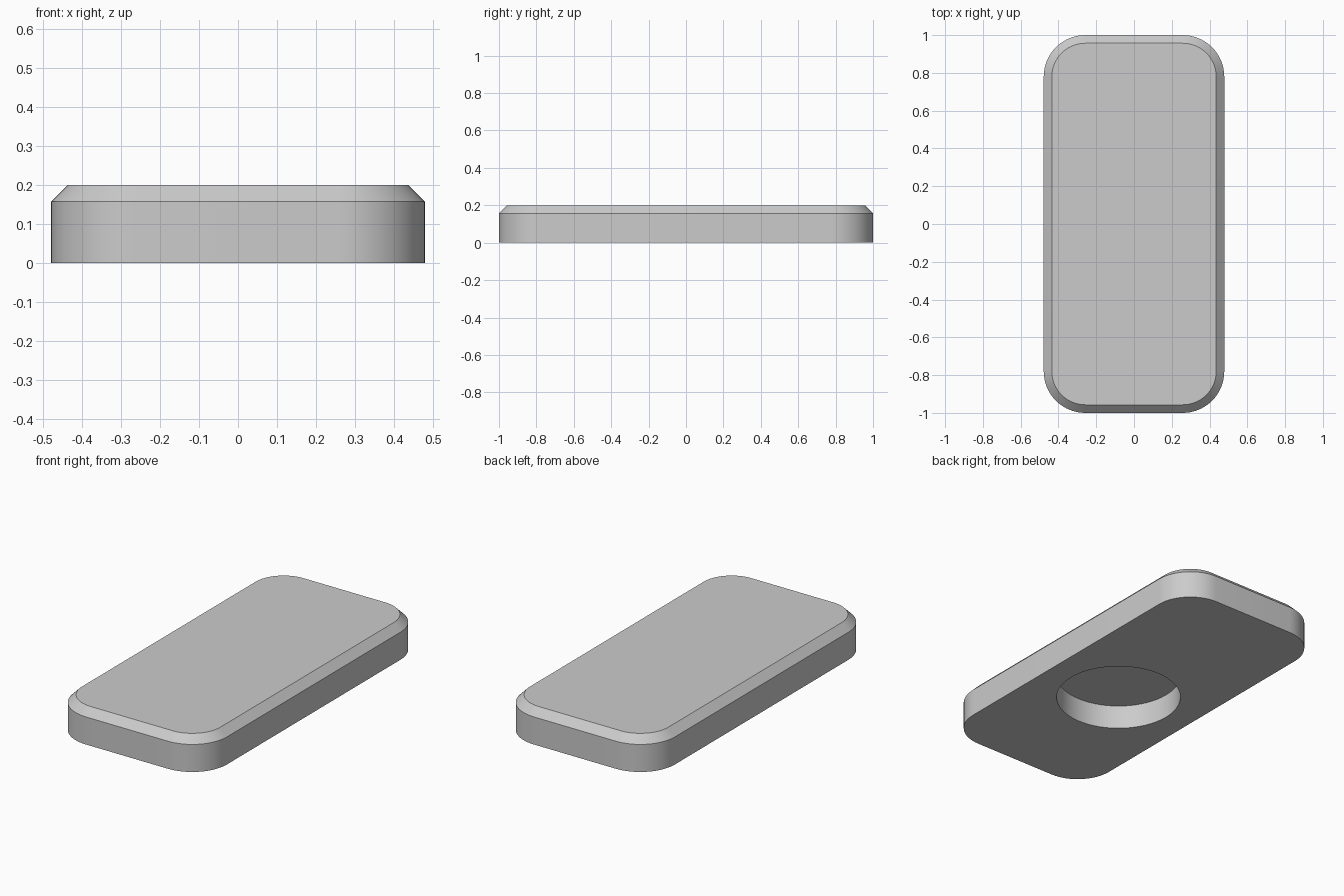
import bpy
import bmesh
from math import cos, sin, pi, radians
from mathutils import Matrix

HALF_X, HALF_Y, HEIGHT = 0.478, 1.0, 0.2
CORNER, CHAMFER, STEPS = 0.22, 0.043, 16
HOLE_Y, HOLE_RADIUS, HOLE_DEPTH = -0.13, 0.334, 0.138

cube = bpy.data.objects.get("Cube")
if cube:
    bpy.data.objects.remove(cube, do_unlink=True)

grey = bpy.data.materials.new("plain grey")
grey.use_nodes = True
colour = (0.6, 0.6, 0.6, 1)
grey.diffuse_color = colour
grey.node_tree.nodes["Principled BSDF"].inputs["Base Color"].default_value = colour


def make_object(name, bm):
    bmesh.ops.recalc_face_normals(bm, faces=bm.faces[:])
    mesh = bpy.data.meshes.new(name)
    bm.to_mesh(mesh)
    bm.free()
    obj = bpy.data.objects.new(name, mesh)
    obj.data.materials.append(grey)
    bpy.context.collection.objects.link(obj)
    return obj


def rounded_ring(bm, inset, z):
    """Rounded rectangle outline, shrunk by inset."""
    radius = CORNER - inset
    ring = []
    for quarter, (sx, sy) in enumerate([(1, 1), (-1, 1), (-1, -1), (1, -1)]):
        for i in range(STEPS + 1):
            a = (quarter + i / STEPS) * pi / 2
            x = sx * (HALF_X - CORNER) + radius * cos(a)
            y = sy * (HALF_Y - CORNER) + radius * sin(a)
            ring.append(bm.verts.new((x, y, z)))
    return ring


# Plate: upright wall, chamfered top rim
bm = bmesh.new()
rings = [rounded_ring(bm, inset, z) for inset, z in
         [(0, 0), (0, HEIGHT - CHAMFER), (CHAMFER, HEIGHT)]]
for low, high in zip(rings, rings[1:]):
    for i in range(len(low)):
        j = (i + 1) % len(low)
        bm.faces.new((low[i], low[j], high[j], high[i]))
bm.faces.new(rings[0])
bm.faces.new(rings[-1])
plate = make_object("plate", bm)

# Round recess in the underside
bm = bmesh.new()
bmesh.ops.create_cone(bm, cap_ends=True, segments=64, radius1=HOLE_RADIUS,
                      radius2=HOLE_RADIUS, depth=HOLE_DEPTH * 2,
                      matrix=Matrix.Translation((0, HOLE_Y, 0)))
cutter = make_object("recess_cutter", bm)
cutter.hide_render = True

bpy.ops.object.select_all(action="DESELECT")
plate.select_set(True)
bpy.context.view_layer.objects.active = plate
cut = plate.modifiers.new("recess", "BOOLEAN")
cut.operation = "DIFFERENCE"
cut.solver = "EXACT"
cut.object = cutter
bpy.ops.object.modifier_apply(modifier=cut.name)
bpy.data.objects.remove(cutter, do_unlink=True)

bpy.ops.object.shade_smooth_by_angle(angle=radians(30))
